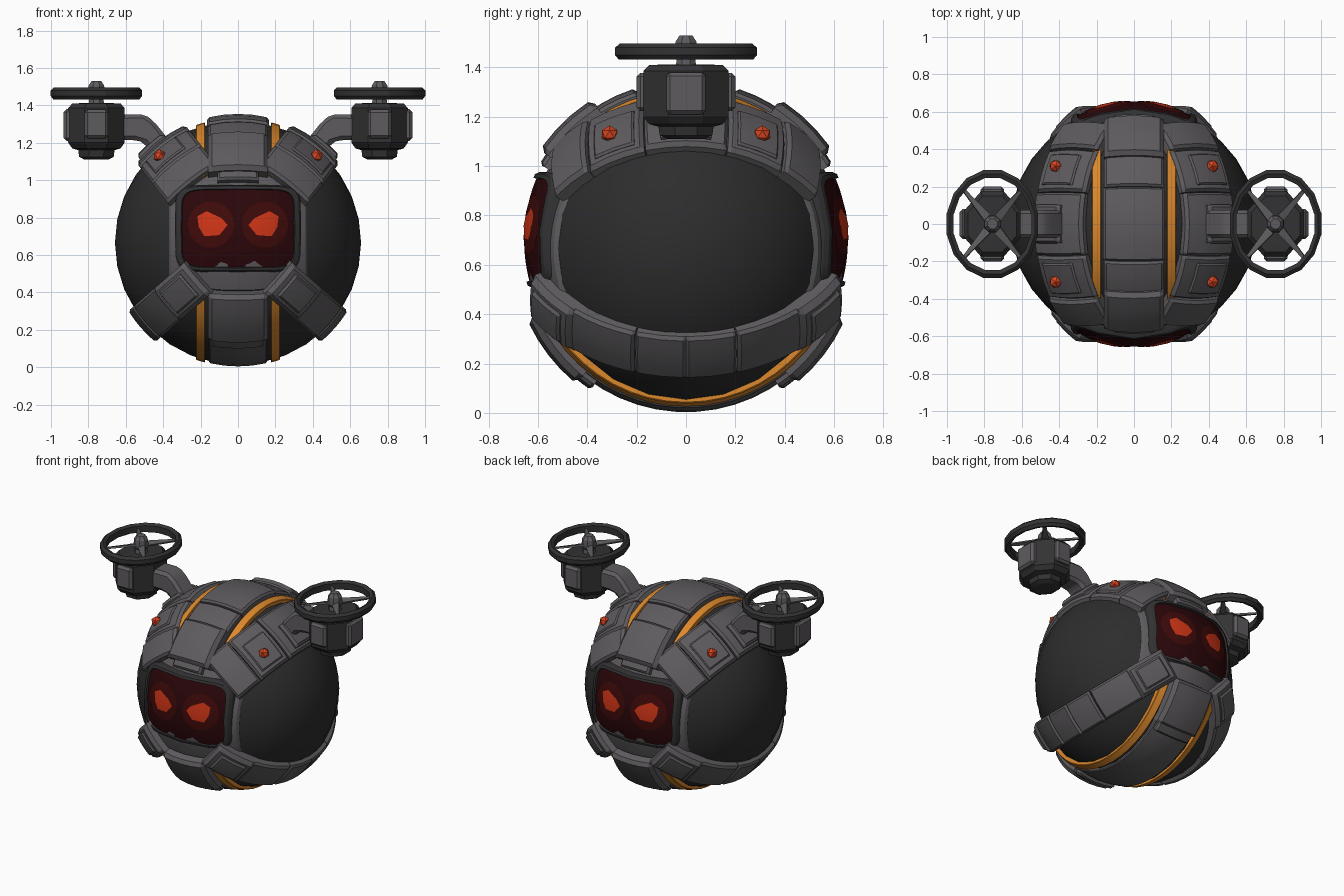
import bpy, bmesh, math
from math import sin, cos, pi, radians, sqrt
from mathutils import Vector, Matrix

if "Cube" in bpy.data.objects:
    bpy.data.objects.remove(bpy.data.objects["Cube"])

ZC = 0.665  # height of the ball centre


def material(name, r, g, b):
    m = bpy.data.materials.new(name)
    m.diffuse_color = (r, g, b, 1)
    m.use_nodes = True
    m.node_tree.nodes["Principled BSDF"].inputs["Base Color"].default_value = m.diffuse_color
    return m


DARK = material("dark shell", 0.026, 0.026, 0.027)
TRIM = material("black trim", 0.032, 0.032, 0.034)
GREY = material("grey plate", 0.112, 0.105, 0.112)
ORANGE = material("orange stripe", 0.72, 0.25, 0.025)
LAMP = material("lamp red", 0.68, 0.06, 0.015)
EYE = material("eye red", 0.62, 0.035, 0.008)
SCREEN = material("screen dark red", 0.024, 0.002, 0.003)
GLOW = material("glow red", 0.050, 0.003, 0.003)


def make(name, bm, mat, recalc=True):
    if recalc:
        bmesh.ops.recalc_face_normals(bm, faces=bm.faces[:])
    me = bpy.data.meshes.new(name)
    bm.to_mesh(me)
    bm.free()
    me.materials.append(mat)
    ob = bpy.data.objects.new(name, me)
    bpy.context.collection.objects.link(ob)
    return ob


def patch(name, rot, a0, a1, w0, w1, r, mat, bev=0.012, r0=0.60, cols=4):
    """Curved plate on the ball: a = angle from the top towards the front,
    w = sideways offset, rot = tilt of the whole strip about the y axis."""
    n = max(2, round((a1 - a0) / 7))
    da = math.degrees(bev / r)
    rows = [(a0, r0), (a0, r - bev)]
    rows += [(a0 + da + (a1 - a0 - 2 * da) * i / n, r) for i in range(n + 1)]
    rows += [(a1, r - bev), (a1, r0)]
    cs = [(w0, r0), (w0, r - bev)]
    cs += [(w0 + bev + (w1 - w0 - 2 * bev) * i / cols, r) for i in range(cols + 1)]
    cs += [(w1, r - bev), (w1, r0)]
    M = Matrix.Rotation(radians(rot), 4, 'Y')
    bm = bmesh.new()
    grid = []
    for a, ra in rows:
        line = []
        for w, rw in cs:
            q = min(ra, rw)
            d = sqrt(q * q - w * w)
            p = M @ Vector((w, -d * sin(radians(a)), d * cos(radians(a))))
            line.append(bm.verts.new(p + Vector((0, 0, ZC))))
        grid.append(line)
    for i in range(len(rows) - 1):
        for j in range(len(cs) - 1):
            bm.faces.new((grid[i][j], grid[i + 1][j], grid[i + 1][j + 1], grid[i][j + 1]))
    bmesh.ops.remove_doubles(bm, verts=bm.verts[:], dist=1e-5)
    return make(name, bm, mat)


def rings(name, outline, steps, side, mat):
    """Scaled copies of an (x, z) outline laid on the screen dome; s = 0 closes it."""
    cx = sum(p[0] for p in outline) / len(outline)
    cz = sum(p[1] for p in outline) / len(outline)
    bm = bmesh.new()
    loops = []
    for s, R in steps:
        pts = [(cx + (x - cx) * s, cz + (z - cz) * s) for x, z in outline]
        loops.append([bm.verts.new((x, side * sqrt(R * R - x * x - (z - 0.70) ** 2), z)) for x, z in pts])
    n = len(outline)
    for A, B in zip(loops, loops[1:]):
        for i in range(n):
            j = (i + 1) % n
            bm.faces.new((A[i], A[j], B[j], B[i]))
    bmesh.ops.remove_doubles(bm, verts=bm.verts[:], dist=1e-5)
    bm.normal_update()
    if sum(f.normal.y * f.calc_area() for f in bm.faces) * side < 0:
        bmesh.ops.reverse_faces(bm, faces=bm.faces[:])
    return make(name, bm, mat, False)


def lathe(name, profile, n, cx, mat, sy=1.0, closed=False):
    bm = bmesh.new()
    loops = [[bm.verts.new((cx + r * cos(2 * pi * (i + .5) / n), sy * r * sin(2 * pi * (i + .5) / n), z))
              for i in range(n)] for r, z in profile]
    pairs = list(zip(loops, loops[1:])) + ([(loops[-1], loops[0])] if closed else [])
    for A, B in pairs:
        for i in range(n):
            j = (i + 1) % n
            bm.faces.new((A[i], A[j], B[j], B[i]))
    if not closed:
        bm.faces.new(loops[0])
        bm.faces.new(loops[-1])
    return make(name, bm, mat)


def prism(name, pts, half, mat, bev=0.015):
    """Outline in x, z extruded along y with bevelled edges."""
    bm = bmesh.new()
    A = [bm.verts.new((x, -half, z)) for x, z in pts]
    B = [bm.verts.new((x, half, z)) for x, z in pts]
    bm.faces.new(A)
    bm.faces.new(B)
    for i in range(len(pts)):
        j = (i + 1) % len(pts)
        bm.faces.new((A[i], A[j], B[j], B[i]))
    bmesh.ops.recalc_face_normals(bm, faces=bm.faces[:])
    bmesh.ops.bevel(bm, geom=bm.edges[:], offset=bev, segments=1, affect='EDGES')
    return make(name, bm, mat)


def box(name, c, s, mat, bev=0.015):
    x, z = s[0] / 2, s[2] / 2
    ob = prism(name, [(-x, -z), (x, -z), (x, z), (-x, z)], s[1] / 2, mat, bev)
    ob.data.transform(Matrix.Translation(c))
    return ob


# ball body, poles on the x axis
bm = bmesh.new()
bmesh.ops.create_uvsphere(bm, u_segments=24, v_segments=16, radius=1)
bm.transform(Matrix.Translation((0, 0, ZC)) @ Matrix.Diagonal((0.658, 0.627, 0.652, 1))
             @ Matrix.Rotation(pi / 2, 4, 'Y'))
make("ball_body", bm, DARK)

# centre strips over the top and under the belly
patch("top_strip_middle", 0, -17, 17, -0.165, 0.165, 0.690, GREY)
patch("belly_strip", 180, -66, 66, -0.155, 0.155, 0.662, GREY, 0.006)

for side, tag in ((1, "front"), (-1, "back")):
    def span(a, b):
        return (a, b) if side > 0 else (-b, -a)

    # raised centre plates
    patch("top_strip_" + tag, 0, *span(17.5, 36), -0.16, 0.16, 0.682, GREY)
    patch("top_plate_" + tag, 0, *span(32, 56), -0.16, 0.16, 0.715, GREY, 0.022)
    patch("top_plate_lip_" + tag, 0, *span(54, 60), -0.11, 0.11, 0.685, GREY)
    patch("belly_plate_" + tag, 180, *span(39, 66), -0.16, 0.16, 0.705, GREY, 0.022)
    patch("belly_plate_step_" + tag, 180, *span(34, 42), -0.14, 0.14, 0.69, GREY)
    # screen frame
    patch("screen_frame_" + tag, 0, *span(54, 114), -0.37, 0.37, 0.646, GREY, 0.01, 0.58, 8)

    # screen with bezel, glow and eyes
    outline = []
    for i in range(40):
        t = 2 * pi * i / 40
        c, s = cos(t), sin(t)
        outline.append((0.31 * math.copysign(abs(c) ** 0.3, c), 0.742 + 0.215 * math.copysign(abs(s) ** 0.3, s)))
    R = 0.656
    rings("screen_" + tag, outline, [(k / 8, R) for k in range(9)], -side, SCREEN)
    rings("screen_bezel_" + tag, outline,
          [(0.96, R - 0.002), (0.98, R + 0.012), (1.05, R + 0.012), (1.085, R), (1.085, R - 0.06)], -side, TRIM)
    eye = [(.217, .807), (.168, .834), (.088, .797), (.056, .76), (.10, .706), (.18, .70), (.21, .75)]
    for m, lr in ((1, "right"), (-1, "left")):
        e = [(m * x, z) for x, z in eye]
        big = []
        for i in range(14):  # soft oval around the eye
            t = 2 * pi * i / 14
            big.append((m * (0.145 + 0.125 * cos(t)), 0.762 + 0.125 * sin(t)))
        rings(f"eye_glow_{tag}_{lr}", big, [(k / 4, R + 0.003) for k in range(5)], -side, GLOW)
        rings(f"eye_{tag}_{lr}", e, [(k / 3, R + 0.007) for k in range(4)], -side, EYE)

for m, lr in ((1, "right"), (-1, "left")):
    # orange stripes
    w = sorted((m * 0.177, m * 0.225))
    patch("top_stripe_" + lr, 0, -56, 56, *w, 0.668, ORANGE, 0.003, 0.62, 2)
    patch("belly_stripe_" + lr, 180, -64, 64, *w, 0.664, ORANGE, 0.003, 0.62, 2)

    # upper shoulder band
    for a, b, r in ((-53, -37, .695), (-36.5, -15, .685), (-14.5, 14.5, .69), (15, 36.5, .685), (37, 53, .695)):
        patch("shoulder_plate_" + lr, m * 38, a, b, -0.165, 0.165, r, GREY, 0.015)
    for a, b in ((-33, -18), (18, 33)):
        patch("shoulder_panel_" + lr, m * 40, a, b, -0.10, 0.11, 0.694, GREY, 0.008)

    # lower band with thick end plates
    for a, b in ((-43, -18), (-17.5, 0), (0, 17.5), (18, 43)):
        patch("lower_plate_" + lr, m * 131, a, b, -0.11, 0.11, 0.69, GREY)
    for a, b in ((-65, -42), (42, 65)):
        patch("lower_end_block_" + lr, m * 131, a, b, -0.11, 0.11, 0.708, GREY, 0.022)
        patch("lower_end_panel_" + lr, m * 131, a + 4, b - 4, -0.075, 0.075, 0.722, GREY, 0.01)

    # lamps on the shoulders
    for s in (1, -1):
        bm = bmesh.new()
        bmesh.ops.create_icosphere(bm, subdivisions=1, radius=0.036)
        d = Vector((m * 0.42, s * 0.31, 0.465)).normalized()
        bm.transform(Matrix.Translation(d * 0.698 + Vector((0, 0, ZC))))
        make("lamp_" + lr, bm, LAMP)

    # arm and its foot
    patch("arm_foot_" + lr, m * 42, -8.5, 8.5, -0.09, 0.09, 0.715, GREY, 0.015)
    arm = [(.66, 1.35), (.50, 1.352), (.45, 1.315), (.35, 1.19), (.44, 1.09), (.50, 1.20), (.55, 1.215), (.66, 1.215)]
    prism("arm_" + lr, [(m * x, z) for x, z in arm], 0.075, GREY, 0.02)

    # motor pod
    X = m * 0.757
    lathe("motor_pod_" + lr, [(.07, 1.11), (.10, 1.125), (.105, 1.16), (.14, 1.17), (.163, 1.20),
                              (.163, 1.385), (.14, 1.41), (.07, 1.412)], 8, X, TRIM, 1.15)
    for s in (1, -1):
        box("pod_pad_" + lr, (X, s * 0.175, 1.30), (0.125, 0.05, 0.155), GREY)
    box("pod_outer_pad_" + lr, (X + m * 0.15, 0, 1.295), (0.05, 0.16, 0.17), GREY)

    # rotor: hub, guard ring and four blades
    lathe("rotor_hub_" + lr, [(.045, 1.40), (.04, 1.44), (.05, 1.455), (.045, 1.505), (.028, 1.53)], 8, X, GREY)
    lathe("rotor_ring_" + lr, [(.212, 1.44), (.235, 1.432), (.249, 1.45), (.249, 1.48), (.232, 1.496), (.212, 1.485)],
          16, X, TRIM, 1.18, True)
    for k in range(4):
        bm = bmesh.new()
        bmesh.ops.create_cube(bm, size=1)
        for v in bm.verts:
            t = v.co.x + 0.5
            v.co = Vector((0.03 + 0.2 * t, v.co.y * (0.045 - 0.033 * t), v.co.z * 0.012))
        bm.transform(Matrix.Translation((X, 0, 1.465)) @ Matrix.Diagonal((1, 1.18, 1, 1))
                     @ Matrix.Rotation(pi / 4 + k * pi / 2, 4, 'Z') @ Matrix.Rotation(0.3, 4, 'X'))
        make("rotor_blade_" + lr, bm, GREY)

# soft facets, hard plate edges
for ob in bpy.context.collection.objects:
    ob.select_set(True)
    bpy.context.view_layer.objects.active = ob
bpy.ops.object.shade_smooth_by_angle(angle=radians(24))
